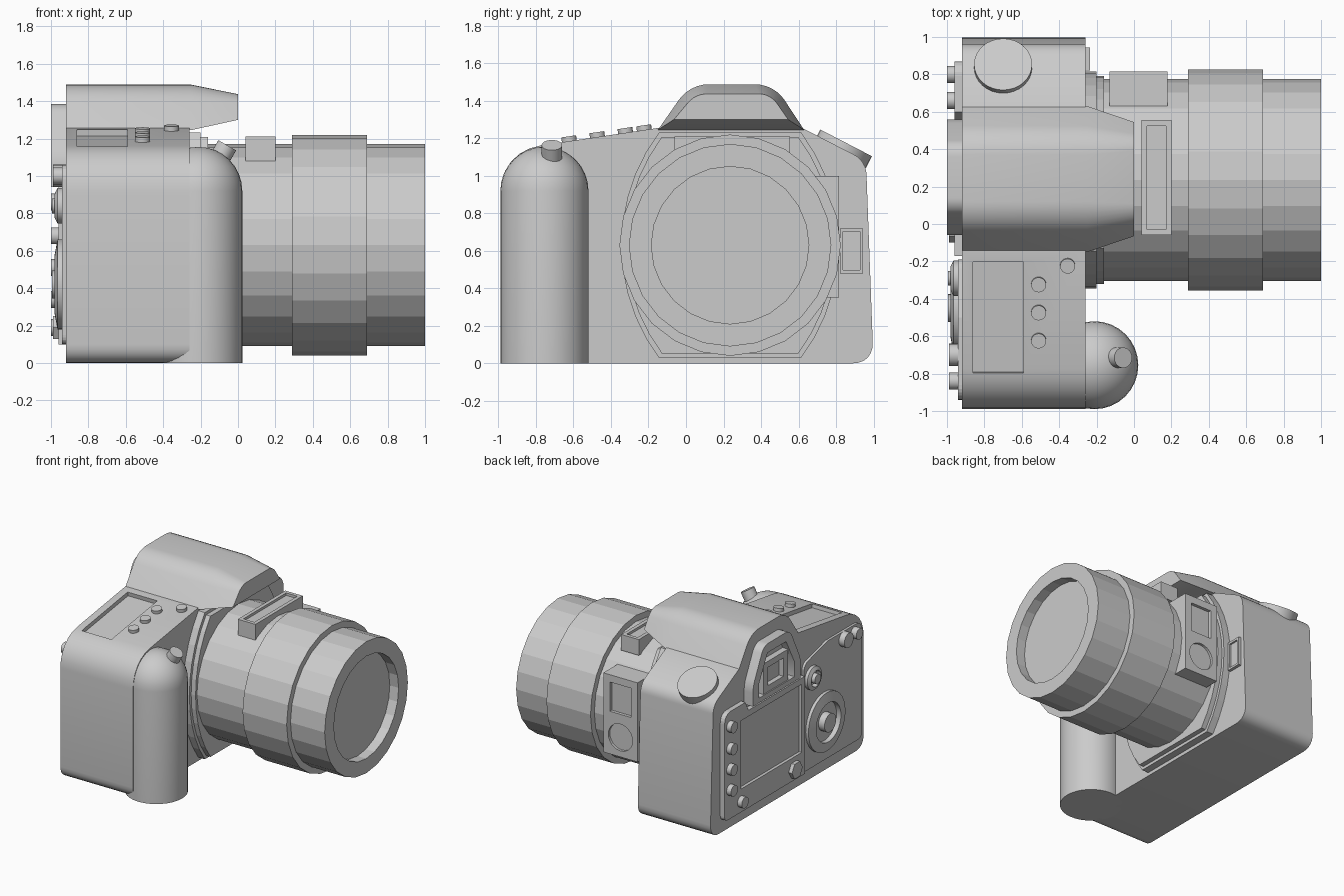
import bpy, bmesh, math
from mathutils import Vector, Matrix

cube = bpy.data.objects.get("Cube")
if cube:
    bpy.data.objects.remove(cube, do_unlink=True)

grey = bpy.data.materials.new("plain_grey")
grey.use_nodes = True
grey.diffuse_color = (0.6, 0.6, 0.6, 1)
grey.node_tree.nodes["Principled BSDF"].inputs["Base Color"].default_value = (0.6, 0.6, 0.6, 1)


def finish(name, bm, matrix=None):
    """Turn a bmesh into a named object."""
    bmesh.ops.remove_doubles(bm, verts=bm.verts, dist=1e-5)
    bmesh.ops.recalc_face_normals(bm, faces=bm.faces)
    if matrix:
        bm.transform(matrix)
    mesh = bpy.data.meshes.new(name)
    bm.to_mesh(mesh)
    bm.free()
    mesh.materials.append(grey)
    obj = bpy.data.objects.new(name, mesh)
    bpy.context.collection.objects.link(obj)
    return obj


def smooth(obj, angle=35):
    for p in obj.data.polygons:
        p.use_smooth = True
    obj.data.set_sharp_from_angle(angle=math.radians(angle))
    return obj


def rounded(corners, steps=6):
    """Corners (y, z, radius) -> outline with curved corners."""
    out = []
    for i, (y, z, r) in enumerate(corners):
        p = Vector((y, z))
        if r == 0:
            out.append(p)
            continue
        a = Vector(corners[i - 1][:2])
        b = Vector(corners[(i + 1) % len(corners)][:2])
        a = p + (a - p).normalized() * r
        b = p + (b - p).normalized() * r
        for k in range(steps + 1):
            t = k / steps
            w = 2 * t * (1 - t) * 0.83
            s = (1 - t) ** 2 + w + t ** 2
            out.append((a * (1 - t) ** 2 + p * w + b * t ** 2) / s)
    return out


def loft(name, sections):
    """Join outlines [(x, points_yz), ...] along x."""
    bm = bmesh.new()
    rings = [[bm.verts.new((x, p[0], p[1])) for p in pts] for x, pts in sections]
    for a, b in zip(rings, rings[1:]):
        for i in range(len(a)):
            j = (i + 1) % len(a)
            bm.faces.new((a[i], a[j], b[j], b[i]))
    bm.faces.new(rings[0])
    bm.faces.new(rings[-1])
    return finish(name, bm)


def slab(name, pts, x0, x1):
    return loft(name, [(x0, pts), (x1, pts)])


def lathe(name, profile, loc=(0, 0, 0), axis=(0, 0, 1), segs=24):
    """Spin (radius, height) points round an axis."""
    bm = bmesh.new()
    rings = [[bm.verts.new((r * math.cos(2 * math.pi * i / segs),
                            r * math.sin(2 * math.pi * i / segs), h))
              for i in range(segs)] if r else [bm.verts.new((0, 0, h))]
             for r, h in profile]
    pairs = list(zip(rings, rings[1:]))
    if profile[0][0] and profile[-1][0]:
        pairs.append((rings[-1], rings[0]))
    for a, b in pairs:
        for i in range(segs):
            j = (i + 1) % segs
            face = []
            for v in (a[i % len(a)], a[j % len(a)], b[j % len(b)], b[i % len(b)]):
                if v not in face:
                    face.append(v)
            bm.faces.new(face)
    rot = Vector(axis).to_track_quat('Z', 'Y').to_matrix().to_4x4()
    return finish(name, bm, Matrix.Translation(loc) @ rot)


def knob(name, loc, r, h, axis, segs=24):
    return smooth(lathe(name, [(0, 0), (r, 0), (r, h), (0, h)], loc, axis, segs))


def box(name, lo, hi, tilt=0):
    lo, hi = Vector(lo), Vector(hi)
    bm = bmesh.new()
    bmesh.ops.create_cube(bm, size=1)
    return finish(name, bm, Matrix.Translation((lo + hi) / 2) @ Matrix.Rotation(tilt, 4, 'X')
                  @ Matrix.Diagonal((*(hi - lo), 1)))


def cut(obj, cutter):
    """Subtract the cutter, then discard it."""
    mod = obj.modifiers.new("cut", 'BOOLEAN')
    mod.operation, mod.object, mod.solver = 'DIFFERENCE', cutter, 'EXACT'
    cutter.hide_render = True
    bpy.context.view_layer.update()
    done = obj.evaluated_get(bpy.context.evaluated_depsgraph_get())
    mesh = bpy.data.meshes.new_from_object(done)
    obj.modifiers.clear()
    obj.data = mesh
    bpy.data.objects.remove(cutter, do_unlink=True)


# Body with a recessed top display
slope = 0.147
body = slab("body", rounded([(-0.99, 0, 0.1), (-0.99, 1.13, 0.22), (-0.15, 1.255, 0), (0.62, 1.255, 0),
                             (0.96, 1.08, 0.07), (1.0, 0, 0.11)]), -0.92, -0.26)
cut(body, box("display_cutter", (-0.86, -0.8, 1.17), (-0.59, -0.2, 1.24), slope))
smooth(body)

# Grip with a domed top and the release button
arc = [(0.235 * math.sin(i * math.pi / 16), 0.92 + 0.235 * math.cos(i * math.pi / 16)) for i in range(9)]
smooth(lathe("grip", arc + [(0.235, 0), (0, 0)], (-0.212, -0.755, 0), segs=32))
knob("release_button", (-0.1, -0.715, 1.09), 0.055, 0.085, (0.5, 0, 0.87))

# Top buttons and the tilted dial
for i, (x, y) in enumerate([(-0.51, -0.32), (-0.51, -0.47), (-0.51, -0.62), (-0.355, -0.22)]):
    knob(f"top_button_{i}", (x, y, 1.24 + slope * (y + 0.15)), 0.04, 0.04, (0, -slope, 1))
knob("mode_dial", (-0.7, 0.815, 1.1), 0.155, 0.085, (0, 0.46, 0.89), 32)

# Prism hump with a tapering nose
hump = rounded([(-0.15, 1.245, 0), (0.02, 1.488, 0.1), (0.47, 1.488, 0.1), (0.63, 1.245, 0)])
nose = rounded([(-0.065, 1.3, 0), (0.05, 1.437, 0.06), (0.45, 1.437, 0.06), (0.545, 1.3, 0)])
smooth(loft("prism_hump", [(-0.92, hump), (-0.25, hump), (0, nose)]), 25)

# Lens mount plates with bowed sides
side = [(math.cos(a) - 0.42, math.sin(a)) for a in [math.radians(-37 + 7.4 * i) for i in range(11)]]
outline = side + [(-y, z) for y, z in reversed(side)]
for name, s, front in (("mount_plate", 1.0, -0.2), ("mount_collar", 0.96, -0.16)):
    slab(name, [(0.235 + y * s, 0.63 + z * s) for y, z in outline], -0.28, front)

# Lens barrel with a wide ring and recessed glass
lathe("lens_barrel", [(0, -0.27), (0.54, -0.27), (0.54, 0.29), (0.59, 0.29), (0.59, 0.69),
                      (0.54, 0.69), (0.54, 1), (0.42, 1), (0.42, 0.92), (0, 0.92)],
      (0, 0.235, 0.63), (1, 0, 0))

# Distance window on top of the lens
window = box("lens_window", (0.04, -0.06, 1.08), (0.2, 0.555, 1.21))
cut(window, box("window_cutter", (0.07, -0.03, 1.19), (0.17, 0.525, 1.3)))

# Switch block on the side of the lens
block = box("lens_switch_block", (-0.13, 0.63, 0.35), (0.18, 0.815, 1.0))
cut(block, box("switch_cutter", (-0.07, 0.79, 0.7), (0.12, 0.9, 0.94)))
cut(block, lathe("switch_round_cutter", [(0, 0), (0.11, 0), (0.11, 0.1), (0, 0.1)],
                 (0.025, 0.795, 0.51), (0, 1, 0)))

# Lens release frame on the body front
latch = box("lens_release", (-0.28, 0.82, 0.48), (-0.235, 0.945, 0.72))
cut(latch, box("latch_cutter", (-0.25, 0.838, 0.498), (-0.2, 0.927, 0.702)))

# Rear panels with the recessed screen
panel = slab("rear_panel", rounded([(0.87, 0.1, 0.04), (0.87, 0.98, 0.08), (0.6, 0.98, 0),
                                    (0.56, 0.9, 0), (-0.17, 0.9, 0), (-0.17, 0.1, 0)]), -0.9, -0.96)
cut(panel, box("screen_cutter", (-1.1, -0.13, 0.29), (-0.935, 0.66, 0.85)))
slab("control_panel", rounded([(-0.19, 0.1, 0), (-0.19, 0.98, 0.05), (-0.5, 1.06, 0),
                               (-0.94, 1.06, 0.08), (-0.94, 0.1, 0.05)]), -0.9, -0.94)

# Viewfinder surround and eyepiece
eye = slab("viewfinder_surround", rounded([(-0.06, 0.94, 0), (-0.06, 1.1, 0.05), (0.08, 1.385, 0.06),
                                           (0.42, 1.385, 0.06), (0.56, 1.1, 0.05), (0.56, 0.94, 0)]), -0.9, -1.0)
cut(eye, slab("surround_cutter", [(0.02, 0.98), (0.02, 1.1), (0.13, 1.31), (0.37, 1.31),
                                  (0.48, 1.1), (0.48, 0.98)], -0.94, -1.1))
smooth(eye)
piece = box("eyepiece", (-0.99, 0.09, 0.98), (-0.9, 0.41, 1.23))
cut(piece, box("eyepiece_cutter", (-1.1, 0.15, 1.03), (-0.95, 0.35, 1.18)))

# Rear buttons
back = (-1, 0, 0)
buttons = [(0.8, 0.34), (0.8, 0.51), (0.8, 0.68), (0.8, 0.86), (0.74, 0.95), (0.66, 0.19)]
for i, (y, z) in enumerate(buttons[:4] + buttons[5:]):
    knob(f"rear_button_{i}", (-0.93, y, z), 0.045, 0.07, back)
for i, (y, r) in enumerate([(-0.7, 0.06), (-0.84, 0.045)]):
    knob(f"corner_button_{i}", (-0.92, y, 1.0), r, 0.07, back)
knob("card_key", (-0.93, -0.03, 0.19), 0.07, 0.06, back, 6)


# Rear control wheels
def wheel(name, y, z, outer, inner, centre):
    loc = (-0.92, y, z)
    smooth(lathe(name + "_ring", [(inner, 0), (outer, 0), (outer, 0.045), (inner, 0.06)], loc, back, 32))
    knob(name + "_centre", loc, centre, 0.075, back)


wheel("control_wheel", -0.45, 0.42, 0.24, 0.16, 0.075)
wheel("small_wheel", -0.29, 0.84, 0.095, 0.065, 0.04)
